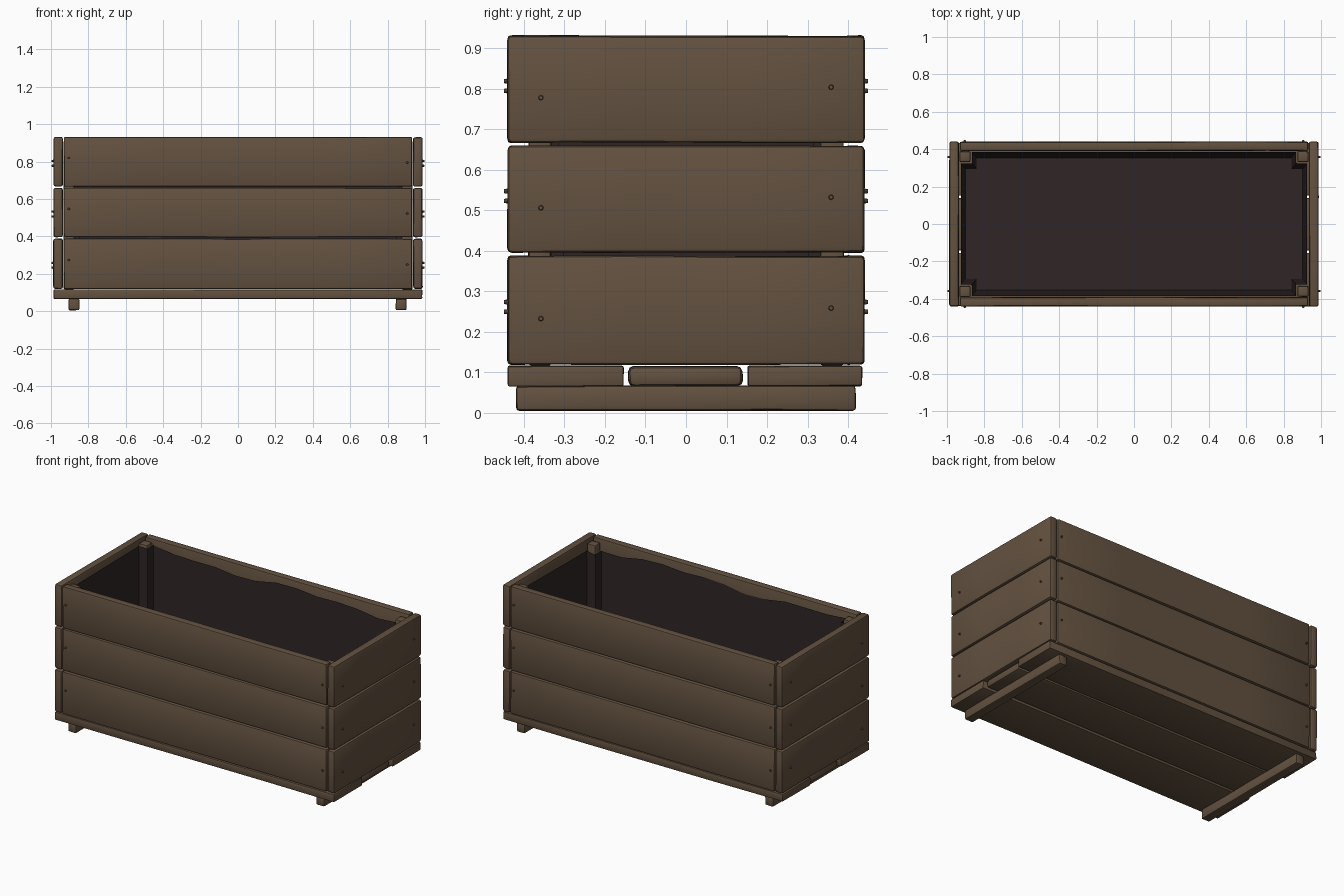
import bpy, bmesh, math, random
from mathutils import Vector

if "Cube" in bpy.data.objects:
    bpy.data.objects.remove(bpy.data.objects["Cube"])

random.seed(4)


def material(name, rgb):
    m = bpy.data.materials.new(name)
    m.diffuse_color = (*rgb, 1)
    m.use_nodes = True
    m.node_tree.nodes["Principled BSDF"].inputs["Base Color"].default_value = m.diffuse_color
    return m


wood = material("brown_wood", (0.125, 0.083, 0.051))
lining = material("dark_liner", (0.028, 0.018, 0.019))


def finish(bm, name, mat, angle=40):
    me = bpy.data.meshes.new(name)
    bm.to_mesh(me)
    bm.free()
    me.materials.append(mat)
    ob = bpy.data.objects.new(name, me)
    bpy.context.collection.objects.link(ob)
    bpy.ops.object.select_all(action='DESELECT')
    ob.select_set(True)
    bpy.context.view_layer.objects.active = ob
    bpy.ops.object.shade_smooth_by_angle(angle=math.radians(angle))
    return ob


def plank(name, lo, hi, warp=0.003, bevel=0.008, cuts=3):
    """Slightly warped, worn-edged board filling the box lo..hi."""
    lo, hi = Vector(lo), Vector(hi)
    size, mid = hi - lo, (lo + hi) / 2
    axis = max(range(3), key=lambda i: size[i])
    bm = bmesh.new()
    bmesh.ops.create_cube(bm, size=1)
    for v in bm.verts:
        v.co = Vector(v.co[i] * size[i] + mid[i] for i in range(3))
    # cross cuts along the board, each section shifted a little
    for k in range(1, cuts + 1):
        co, no = mid.copy(), Vector((0, 0, 0))
        co[axis] = lo[axis] + size[axis] * k / (cuts + 1)
        no[axis] = 1
        bmesh.ops.bisect_plane(bm, geom=bm.verts[:] + bm.edges[:] + bm.faces[:],
                               plane_co=co, plane_no=no)
    for v in bm.verts:
        for i in range(3):
            # only move inwards so that neighbouring boards never collide
            v.co[i] += (mid[i] - v.co[i] > 0 or -1) * random.uniform(0, warp) \
                if abs(v.co[i] - mid[i]) > 0.45 * size[i] else 0
    edges = [e for e in bm.edges if e.calc_face_angle(0) > math.radians(60)]
    bmesh.ops.bevel(bm, geom=edges, offset=bevel, segments=2, profile=0.5,
                    affect='EDGES', clamp_overlap=True)
    return finish(bm, name, wood)


def nail(name, pos, normal):
    """Small domed nail head facing along normal."""
    bm = bmesh.new()
    bmesh.ops.create_cone(bm, cap_ends=True, segments=8,
                          radius1=0.008, radius2=0.005, depth=0.02)
    rot = Vector(normal).to_track_quat('Z', 'Y')
    for v in bm.verts:
        v.co = rot @ v.co + Vector(pos)
    finish(bm, name, wood)


# Side and end boards, three rows
rows = [(0.118, 0.389), (0.394, 0.660), (0.665, 0.932)]
for r, (z0, z1) in enumerate(rows):
    for s, side in ((-1, "front"), (1, "back")):
        y = sorted((s * 0.390, s * 0.441))
        plank(f"{side}_board_{r + 1}", (-0.932, y[0], z0), (0.932, y[1], z1))
    for s, side in ((-1, "left"), (1, "right")):
        x = sorted((s * 0.935, s * 0.988))
        plank(f"{side}_end_board_{r + 1}", (x[0], -0.442, z0), (x[1], 0.442, z1),
              bevel=0.011, cuts=2)

    # Nails near each end of every board
    zc = (z0 + z1) / 2
    for sx in (-1, 1):
        for sy in (-1, 1):
            z = zc + 0.008 + 0.012 * sx * sy
            nail(f"side_nail_{r}_{sx}_{sy}", (sx * 0.905, sy * 0.439, z), (0, sy, 0))
            z = zc - 0.008 + 0.013 * sy
            nail(f"end_nail_{r}_{sx}_{sy}", (sx * 0.986, sy * 0.358, z), (sx, 0, 0))

# Corner posts inside the box
for sx in (-1, 1):
    for sy in (-1, 1):
        x = sorted((sx * 0.873, sx * 0.934))
        y = sorted((sy * 0.330, sy * 0.390))
        plank(f"corner_post_{sx}_{sy}", (x[0], y[0], 0.115), (x[1], y[1], 0.912))

# Floor boards: the middle one is more worn
plank("floor_board_front", (-0.987, -0.440, 0.065), (0.987, -0.153, 0.117), bevel=0.005)
plank("floor_board_middle", (-0.972, -0.143, 0.064), (0.972, 0.141, 0.117), bevel=0.014)
plank("floor_board_back", (-0.987, 0.151, 0.065), (0.987, 0.436, 0.117), bevel=0.005)

# Foot rails across the bottom
for cx, side in ((-0.877, "left"), (0.872, "right")):
    plank(f"{side}_foot_rail", (cx - 0.03, -0.42, 0.004), (cx + 0.03, 0.42, 0.068))

# Liner: a sheet following the inner walls around the posts, with a wavy rim
X, Y, PX, PY = 0.926, 0.384, 0.866, 0.323
corners = [(PX, -Y), (PX, -PY), (X, -PY), (X, PY), (PX, PY), (PX, Y),
           (-PX, Y), (-PX, PY), (-X, PY), (-X, -PY), (-PX, -PY), (-PX, -Y)]
outline = []
for (ax, ay), (bx, by) in zip(corners, corners[1:] + corners[:1]):
    n = max(1, round(math.hypot(bx - ax, by - ay) / 0.14))
    outline += [(ax + (bx - ax) * k / n, ay + (by - ay) * k / n) for k in range(n)]

bm = bmesh.new()
rings = []
for t in (0, 0.3, 0.7, 1):
    ring = []
    for i, (x, y) in enumerate(outline):
        rim = 0.875 + 0.014 * math.sin(x * 6 + y) + 0.01 * math.sin(x * 13 + 1)
        shrink = 0.03 * (1 - t)
        px = x - math.copysign(shrink * 0.8, x) if abs(x) > 0.5 else x
        py = y - math.copysign(shrink, y) if abs(y) > 0.3 else y
        ring.append(bm.verts.new((px, py, 0.128 + (rim - 0.128) * t)))
    rings.append(ring)
n = len(outline)
for a, b in zip(rings, rings[1:]):
    for i in range(n):
        j = (i + 1) % n
        bm.faces.new((a[i], b[i], b[j], a[j]))
bm.faces.new(rings[0])
bmesh.ops.triangulate(bm, faces=[f for f in bm.faces if len(f.verts) > 4])
finish(bm, "inner_liner", lining, 50)
